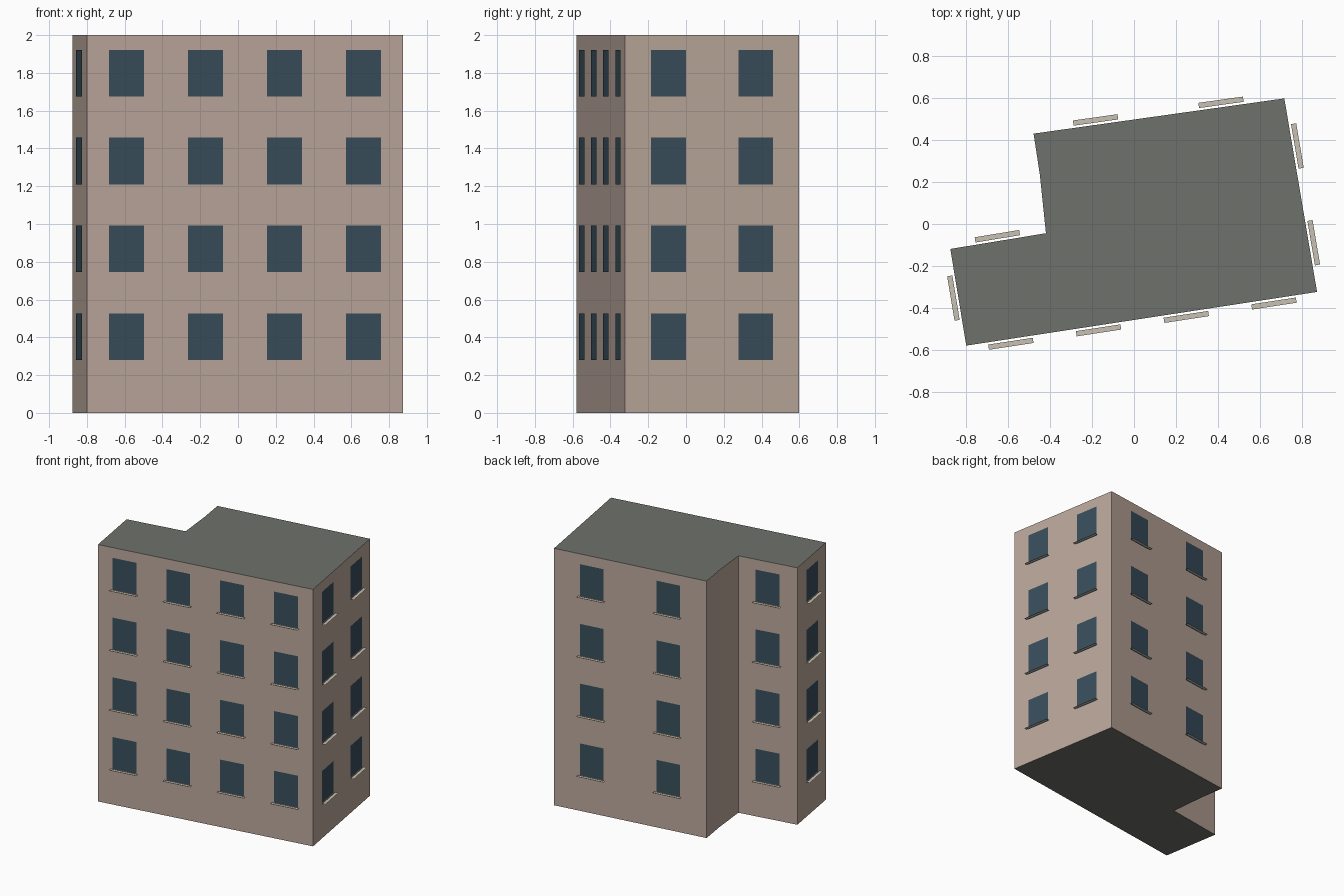
import bpy
import bmesh
from mathutils import Vector

if "Cube" in bpy.data.objects:
    bpy.data.objects.remove(bpy.data.objects["Cube"])

HEIGHT = 2.0
FLOORS = 4
FLOOR_STEP = 0.465
SILL_Z, WINDOW_H, WINDOW_W = 0.28, 0.247, 0.187
SILL_W, SILL_GAP, SILL_DEPTH = 0.215, 0.011, 0.025

# Footprint, counter-clockwise, with the number of window columns on the wall
# that starts at each corner
FOOTPRINT = [
    ((-0.80, -0.58), 4),     # front
    ((0.873, -0.324), 2),    # right
    ((0.717, 0.599), 2),     # back
    ((-0.479, 0.431), 0),    # notch side, slightly bent
    ((-0.449, 0.235), 0),
    ((-0.42, -0.044), 1),    # back of the wing
    ((-0.876, -0.119), 1),   # left
]


def material(name, color):
    mat = bpy.data.materials.new(name)
    mat.diffuse_color = (*color, 1)
    mat.use_nodes = True
    mat.node_tree.nodes["Principled BSDF"].inputs["Base Color"].default_value = mat.diffuse_color
    return mat


def make_object(name, bm, *mats):
    mesh = bpy.data.meshes.new(name)
    bm.to_mesh(mesh)
    bm.free()
    for mat in mats:
        mesh.materials.append(mat)
    obj = bpy.data.objects.new(name, mesh)
    bpy.context.collection.objects.link(obj)
    return obj


def add_quad(bm, origin, u, v):
    corners = (origin, origin + u, origin + u + v, origin + v)
    bm.faces.new([bm.verts.new(c) for c in corners])


wall_mat = material("wall_plaster", (0.50, 0.39, 0.33))
roof_mat = material("roof_grey", (0.155, 0.165, 0.145))
glass_mat = material("window_glass", (0.04, 0.075, 0.105))
sill_mat = material("sill_stone", (0.57, 0.53, 0.45))

# Building body: extruded footprint, dark roof and underside
bm = bmesh.new()
base = bm.faces.new([bm.verts.new((x, y, 0)) for (x, y), _ in FOOTPRINT])
top = bmesh.ops.extrude_face_region(bm, geom=[base], use_keep_orig=True)
bmesh.ops.translate(bm, vec=(0, 0, HEIGHT),
                    verts=[g for g in top["geom"] if isinstance(g, bmesh.types.BMVert)])
bmesh.ops.recalc_face_normals(bm, faces=bm.faces)
for face in bm.faces:
    face.material_index = 1 if abs(face.normal.z) > 0.5 else 0
make_object("building_body", bm, wall_mat, roof_mat)

# Windows and thin sills, evenly spaced along each wall
windows, sills = bmesh.new(), bmesh.new()
up = Vector((0, 0, 1))
for i, (corner, columns) in enumerate(FOOTPRINT):
    start = Vector((*corner, 0))
    end = Vector((*FOOTPRINT[(i + 1) % len(FOOTPRINT)][0], 0))
    along = (end - start).normalized()
    out = along.cross(up)
    for col in range(columns):
        foot = start.lerp(end, (col + 0.5) / columns)
        for floor in range(FLOORS):
            centre = foot + up * (SILL_Z + floor * FLOOR_STEP)
            add_quad(windows, centre - along * WINDOW_W / 2 + out * 0.004,
                     along * WINDOW_W, up * WINDOW_H)
            add_quad(sills, centre - along * SILL_W / 2 + out * (SILL_GAP + SILL_DEPTH),
                     along * SILL_W, -out * SILL_DEPTH)
make_object("windows", windows, glass_mat)
make_object("window_sills", sills, sill_mat)
